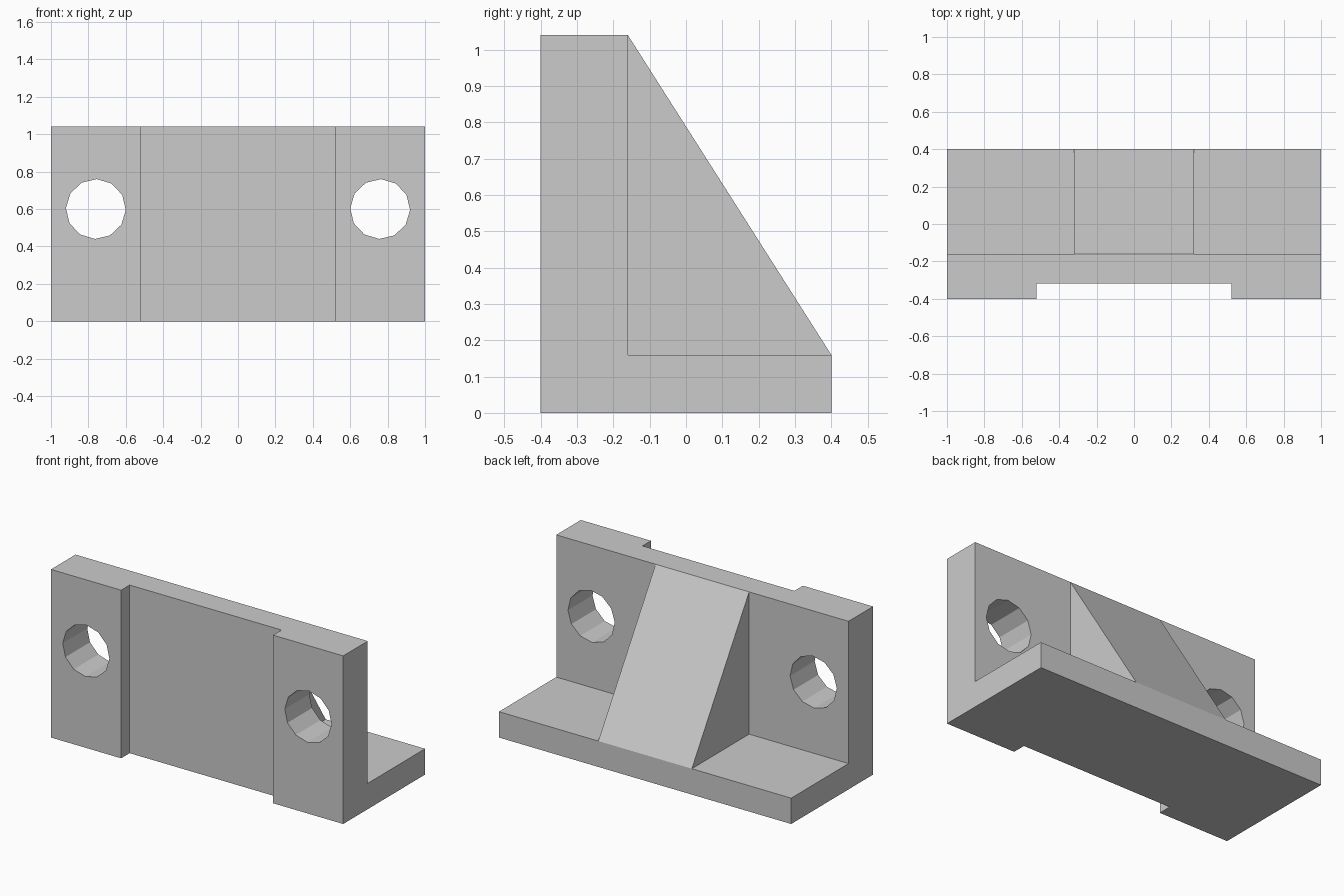
import bpy
import bmesh
from math import cos, sin, tau

default_cube = bpy.data.objects.get("Cube")
if default_cube:
    bpy.data.objects.remove(default_cube, do_unlink=True)

# Single matte grey
GREY = (0.6, 0.6, 0.6, 1.0)
grey = bpy.data.materials.new("light grey")
grey.use_nodes = True
grey.diffuse_color = GREY
grey.node_tree.nodes["Principled BSDF"].inputs["Base Color"].default_value = GREY


def prism(name, profile, axis, start, end):
    """Extrude a closed profile along x (profile in y, z) or y (profile in x, z)."""
    def place(p, d):
        return (d, p[0], p[1]) if axis == "x" else (p[0], d, p[1])

    bm = bmesh.new()
    face = bm.faces.new([bm.verts.new(place(p, start)) for p in profile])
    new = bmesh.ops.extrude_face_region(bm, geom=[face])["geom"]
    shift = place((0, 0), end - start)
    bmesh.ops.translate(bm, vec=shift, verts=[v for v in new if isinstance(v, bmesh.types.BMVert)])
    bmesh.ops.recalc_face_normals(bm, faces=bm.faces)
    mesh = bpy.data.meshes.new(name)
    bm.to_mesh(mesh)
    bm.free()
    mesh.materials.append(grey)
    obj = bpy.data.objects.new(name, mesh)
    bpy.context.collection.objects.link(obj)
    return obj


def combine(target, tool, operation):
    """Apply a boolean and discard the tool object."""
    mod = target.modifiers.new(operation.lower(), "BOOLEAN")
    mod.operation = operation
    mod.solver = "EXACT"
    mod.object = tool
    bpy.context.view_layer.objects.active = target
    bpy.ops.object.modifier_apply(modifier=mod.name)
    bpy.data.objects.remove(tool, do_unlink=True)


W, H = 1.0, 1.04            # half width, height
FRONT, BACK = -0.4, 0.4
WALL, FLOOR = -0.16, 0.16   # rear of upright plate, top of base plate

# L-shaped upright and base
bracket = prism("angle_bracket",
                [(FRONT, 0), (BACK, 0), (BACK, FLOOR), (WALL, FLOOR), (WALL, H), (FRONT, H)],
                "x", -W, W)

# Central sloping rib
rib = prism("support_rib", [(WALL, FLOOR), (BACK, FLOOR), (WALL, H)], "x", -0.32, 0.32)
combine(bracket, rib, "UNION")

# Shallow full-height recess in the front
recess = prism("recess_cutter", [(-0.52, -0.1), (0.52, -0.1), (0.52, H + 0.1), (-0.52, H + 0.1)],
               "y", FRONT - 0.1, -0.317)
combine(bracket, recess, "DIFFERENCE")

# Twelve-sided bolt holes
for side in (-1, 1):
    ring = [(side * 0.76 + 0.16 * cos(tau * i / 12 - 0.03),
             0.6 + 0.16 * sin(tau * i / 12 - 0.03)) for i in range(12)]
    combine(bracket, prism("hole_cutter", ring, "y", FRONT - 0.1, WALL + 0.1), "DIFFERENCE")
